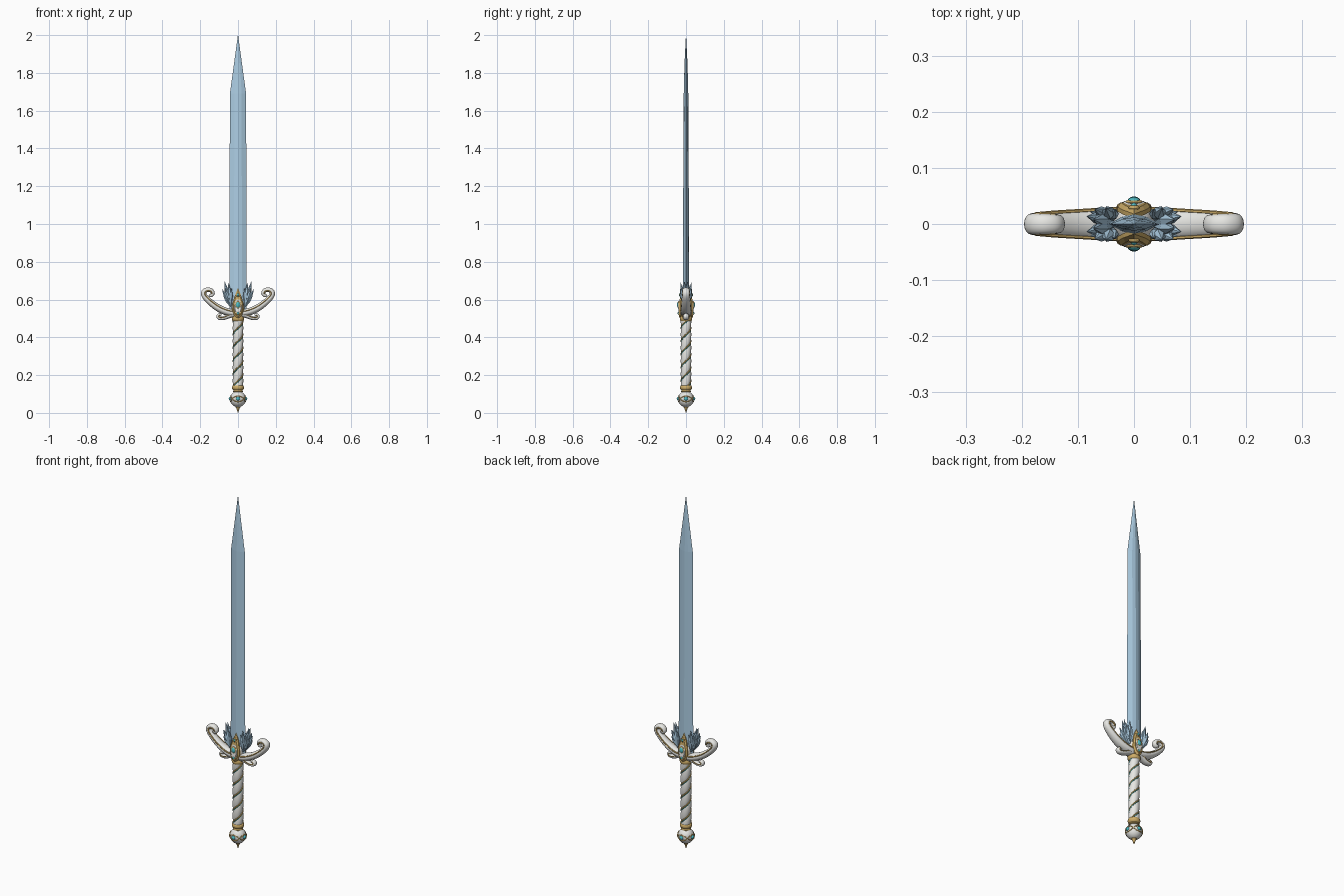
import bpy, bmesh, math, random
from mathutils import Vector, Matrix

if "Cube" in bpy.data.objects:
    bpy.data.objects.remove(bpy.data.objects["Cube"])

random.seed(4)

def material(name, rgb):
    m = bpy.data.materials.new(name)
    m.diffuse_color = (*rgb, 1)
    m.use_nodes = True
    m.node_tree.nodes["Principled BSDF"].inputs["Base Color"].default_value = m.diffuse_color
    return m

ICE = material("ice", (0.42, 0.62, 0.78))
WHITE = material("ivory", (0.8, 0.8, 0.77))
GOLD = material("gold", (0.62, 0.42, 0.14))
TEAL = material("teal", (0.08, 0.5, 0.55))

def finish(name, bm, mat, smooth=True, mirror=None):
    bmesh.ops.recalc_face_normals(bm, faces=bm.faces)
    me = bpy.data.meshes.new(name)
    bm.to_mesh(me)
    bm.free()
    ob = bpy.data.objects.new(name, me)
    bpy.context.collection.objects.link(ob)
    me.materials.append(mat)
    if smooth:
        bpy.ops.object.select_all(action='DESELECT')
        ob.select_set(True)
        bpy.context.view_layer.objects.active = ob
        bpy.ops.object.shade_smooth_by_angle(angle=math.radians(40))
    if mirror:
        ob.modifiers.new("mirror", 'MIRROR').use_axis = mirror
    return ob

def loft(bm, rings):
    """Skin a list of closed rings and cap both ends."""
    vs = [[bm.verts.new(p) for p in r] for r in rings]
    n = len(vs[0])
    for a, b in zip(vs, vs[1:]):
        for i in range(n):
            bm.faces.new((a[i], a[(i + 1) % n], b[(i + 1) % n], b[i]))
    bm.faces.new(vs[0])
    bm.faces.new(vs[-1])

def lathe(name, prof, mat, seg=32):
    bm = bmesh.new()
    loft(bm, [[(r * math.cos(t * math.tau / seg), r * math.sin(t * math.tau / seg), z)
               for t in range(seg)] for r, z in prof])
    return finish(name, bm, mat)

def spline(pts, sub=6):
    """Catmull-Rom through tuples of any length."""
    P = [Vector(p) for p in pts]
    P = [2 * P[0] - P[1]] + P + [2 * P[-1] - P[-2]]
    out = []
    for a, b, c, d in zip(P, P[1:], P[2:], P[3:]):
        for k in range(sub):
            t = k / sub
            out.append(0.5 * (2 * b + (c - a) * t + (2 * a - 5 * b + 4 * c - d) * t * t
                              + (3 * b - a - 3 * c + d) * t ** 3))
    return out + [P[-2]]

def scroll(name, pts, mat, seg=16, trim=0, mirror=(True, False, False)):
    """Sweep an ellipse along an x-z path; trim makes a thin wire on its flank."""
    P, rings = spline(pts), []
    for i, p in enumerate(P):
        a, b = P[max(i - 1, 0)], P[min(i + 1, len(P) - 1)]
        t = Vector((b[0] - a[0], 0, b[1] - a[1])).normalized()
        n, c, r, ry = Vector((-t.z, 0, t.x)), Vector((p[0], 0, p[1])), p[2], p[3]
        if trim:
            c += n * r * 0.45 - Vector((0, ry * 0.9, 0))
            r = ry = trim
        rings.append([c + n * r * math.sin(k * math.tau / seg)
                      + Vector((0, ry * math.cos(k * math.tau / seg), 0)) for k in range(seg)])
    bm = bmesh.new()
    loft(bm, rings)
    return finish(name, bm, mat, mirror=mirror)

def ball(name, loc, size, mat, mirror=None, u=24, v=14):
    bm = bmesh.new()
    bmesh.ops.create_uvsphere(bm, u_segments=u, v_segments=v, radius=1,
                              matrix=Matrix.Translation(loc) @ Matrix.Diagonal((*size, 1)))
    return finish(name, bm, mat, mirror=mirror)

# Blade: flattened hexagon-like section with a pointed tip
bm = bmesh.new()
rings = []
for z, w, d in [(0.52, 0.046, 0.018), (1.69, 0.043, 0.012), (1.85, 0.021, 0.008), (2.0, 0.0006, 0.0004)]:
    rings.append([(w * x, d * y, z) for x, y in
                  [(1, 0), (.45, .75), (0, 1), (-.45, .75), (-1, 0), (-.45, -.75), (0, -1), (.45, -.75)]])
loft(bm, rings)
finish("blade", bm, ICE, smooth=False)

# Twisted grip with wires lying in its two spiral grooves
Z0, Z1, PITCH = 0.135, 0.505, 0.14
bm = bmesh.new()
rings = []
for i in range(75):
    z = Z0 + (Z1 - Z0) * i / 74
    tw = math.tau * (z - Z0) / PITCH
    ring = []
    for k in range(32):
        a = k * math.tau / 32
        r = 0.0235 + 0.0045 * abs(math.sin(a - tw)) ** 0.6
        ring.append((r * math.cos(a), r * math.sin(a), z))
    rings.append(ring)
loft(bm, rings)
finish("grip", bm, WHITE)

def helix(name, phase, rad, mat):
    bm, rings = bmesh.new(), []
    for i in range(97):
        z = Z0 + (Z1 - Z0) * i / 96
        a = math.tau * (z - Z0) / PITCH + phase
        out, side = Vector((math.cos(a), math.sin(a), 0)), Vector((-math.sin(a), math.cos(a), 0))
        t = (side * 0.025 + Vector((0, 0, PITCH / math.tau))).normalized()
        n = out.cross(t)
        c = out * 0.025 + Vector((0, 0, z))
        rings.append([c + rad * (out * math.cos(k * math.tau / 8) + n * math.sin(k * math.tau / 8))
                      for k in range(8)])
    loft(bm, rings)
    finish(name, bm, mat)

for s in (0, 1):
    helix("grip_gold_wire", s * math.pi, 0.0038, GOLD)
    helix("grip_teal_wire", s * math.pi + 0.28, 0.0025, TEAL)

# Collars, pommel and end spike
lathe("lower_collar", [(.02, .108), (.027, .112), (.024, .12), (.03, .125), (.032, .134),
                       (.03, .143), (.025, .147)], GOLD)
lathe("upper_collar", [(.027, .486), (.032, .492), (.033, .503), (.028, .512)], GOLD)
ball("pommel", (0, 0, 0.073), (0.042, 0.042, 0.043), WHITE, u=32, v=20)
lathe("pommel_spike", [(.0135, .037), (.014, .031), (.008, .025), (.006, .016), (.0003, 0)], GOLD, 16)
for k in range(4):
    rot = Matrix.Rotation(k * math.pi / 2, 4, 'Z')
    ball("pommel_gem", rot @ Vector((0.041, 0, 0.075)), (0.008, 0.011, 0.010) if k % 2 == 0
         else (0.011, 0.008, 0.010), TEAL)
    # almond shaped bezel hugging the pommel surface
    bm, rings, N = bmesh.new(), [], 40
    for i in range(N + 1):
        t = i * math.tau / N
        a, e = 0.72 * math.cos(t), 0.36 * math.sin(t) * abs(math.sin(t)) ** 0.4
        d = Vector((math.cos(a) * math.cos(e), math.sin(a) * math.cos(e), math.sin(e)))
        tan = Vector((0, -math.sin(t), math.cos(t))).normalized()
        n = d.cross(tan).normalized()
        c = d * 0.0425 + Vector((0, 0, 0.074))
        rings.append([rot @ (c + 0.003 * (d * math.cos(j * math.tau / 6) + n * math.sin(j * math.tau / 6)))
                      for j in range(6)])
    loft(bm, rings)
    finish("pommel_bezel", bm, GOLD)

# Guard: large upper scrolls and small lower scrolls, with gold edging
upper = [(0, .527, .020, .030), (.05, .533, .020, .029), (.10, .553, .019, .026), (.145, .585, .017, .023),
         (.176, .617, .015, .020), (.181, .639, .0135, .019), (.163, .652, .012, .018),
         (.142, .648, .011, .017), (.133, .633, .010, .016), (.142, .621, .009, .014), (.152, .626, .007, .012)]
lower = [(0, .522, .014, .026), (.04, .515, .012, .022), (.075, .502, .010, .018), (.098, .501, .009, .015),
         (.107, .511, .008, .013), (.099, .521, .007, .012), (.089, .516, .006, .010)]
scroll("guard_arm", upper, WHITE)
scroll("guard_arm_trim", upper[:9], GOLD, 6, 0.0035, (True, True, False))
scroll("guard_lower_scroll", lower, WHITE)
scroll("guard_lower_trim", lower[:6], GOLD, 6, 0.0025, (True, True, False))

# Guard heart, pointed gold plates and gems on both faces
ball("guard_heart", (0, 0, 0.55), (0.036, 0.038, 0.055), WHITE)
leaf = [(0, .498), (.020, .515), (.031, .545), (.029, .58), (.019, .615), (0, .662)]
def plate(name, scale, y0, y1, mat):
    pts = leaf + [(-x, z) for x, z in leaf[-2:0:-1]]
    bm, rings = bmesh.new(), []
    for s, extra in ((scale, 0), (scale, .5), (scale * 0.8, 1)):
        rings.append([(x * s, -(y0 + (y1 - y0) * extra) + 0.15 * max(0, z - 0.58),
                       0.565 + (z - 0.565) * s) for x, z in pts])
    loft(bm, rings)
    finish(name, bm, mat, smooth=False, mirror=(False, True, False))
plate("guard_plate", 1.0, 0.022, 0.038, GOLD)
plate("guard_plate_inlay", 0.68, 0.034, 0.041, WHITE)
for z, rx, rz, y in [(0.572, .012, .016, .040), (0.625, .006, .009, .030), (0.527, .007, .007, .037)]:
    ball("guard_gem_bezel", (0, -y + .001, z), (rx + .004, .005, rz + .004), GOLD, (False, True, False))
    ball("guard_gem", (0, -y, z), (rx, .008, rz), TEAL, (False, True, False))

# Crystal clusters flanking the blade root
def crystal(bm, base, tip, r):
    d = tip - base
    q = d.to_track_quat('Z', 'Y').to_matrix()
    ph, rings = random.random() * 6, []
    for f, s in ((0, .45), (.55, 1), (1, .03)):
        rings.append([base + d * f + q @ Vector((r * s * math.cos(ph + k * math.tau / 6),
                                                 r * s * math.sin(ph + k * math.tau / 6), 0))
                      for k in range(6)])
    loft(bm, rings)

bm = bmesh.new()
for x, y, z, r in [(.084, -.014, .655, .012), (.070, -.027, .665, .012), (.050, -.028, .690, .012),
                   (.072, -.008, .698, .013), (.034, -.025, .662, .010), (.078, -.022, .625, .010)]:
    crystal(bm, Vector((.040, y * 0.4, .565)), Vector((x, y, z)), r)
finish("guard_crystals", bm, ICE, smooth=False, mirror=(True, True, False))
